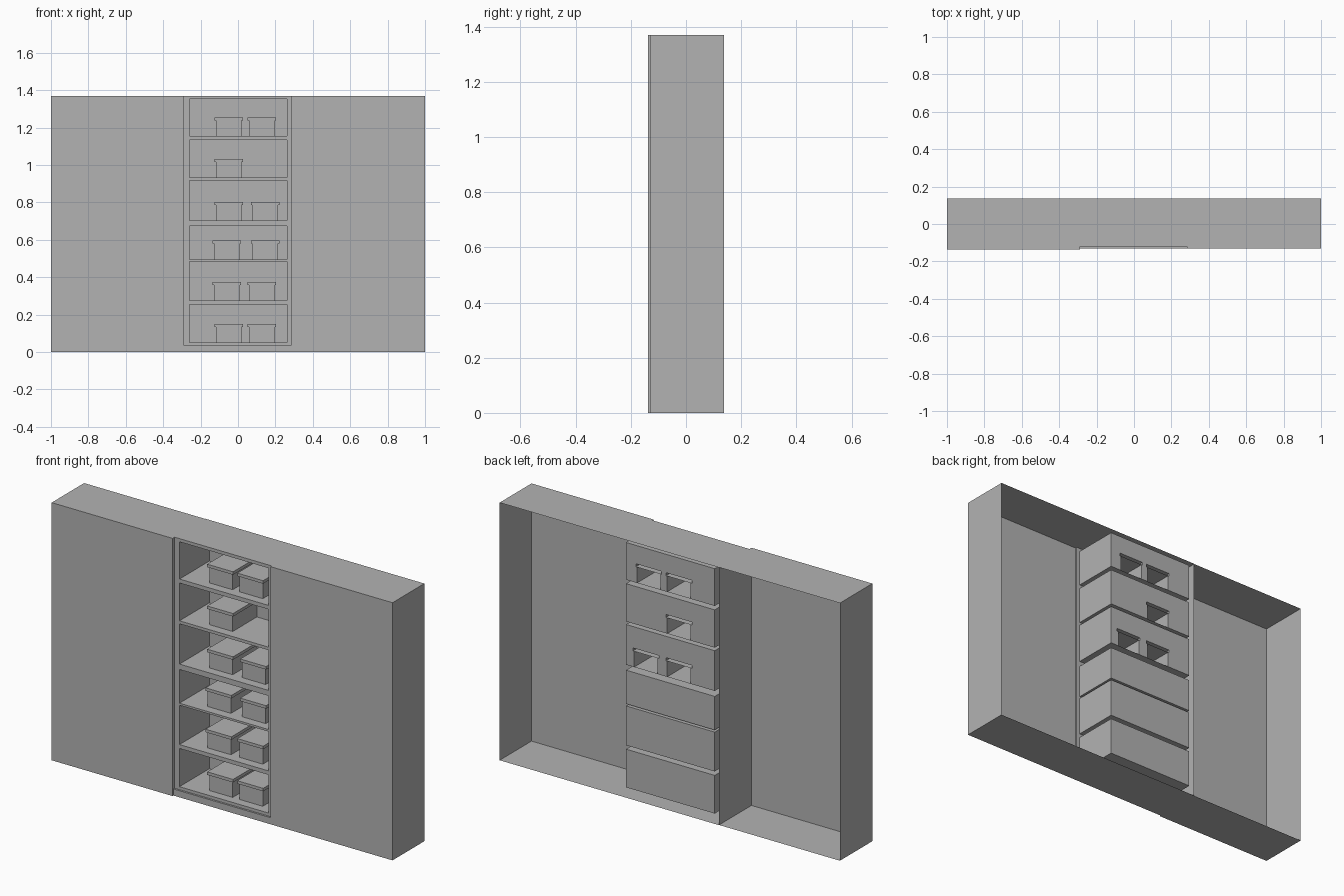
import bpy
import bmesh

cube = bpy.data.objects.get("Cube")
if cube:
    bpy.data.objects.remove(cube, do_unlink=True)

grey = bpy.data.materials.new("plain grey")
grey.use_nodes = True
GREY = (0.45, 0.45, 0.45, 1)
grey.diffuse_color = GREY
grey.node_tree.nodes["Principled BSDF"].inputs["Base Color"].default_value = GREY


def finish(name, bm):
    mesh = bpy.data.meshes.new(name)
    bm.to_mesh(mesh)
    bm.free()
    mesh.materials.append(grey)
    obj = bpy.data.objects.new(name, mesh)
    bpy.context.scene.collection.objects.link(obj)


def shell(name, x, y, z, omit=(), inward=False):
    """Thin-walled box between the given ranges, without the omitted sides."""
    bm = bmesh.new()
    bmesh.ops.create_cube(bm, size=1)
    sides = {"left": (1, 0, 0), "right": (-1, 0, 0), "back": (0, 1, 0),
             "front": (0, -1, 0), "top": (0, 0, 1), "bottom": (0, 0, -1)}
    bm.normal_update()
    gone = [f for f in bm.faces for s in omit
            if sum(a * b for a, b in zip(f.normal, sides[s])) > 0.9]
    bmesh.ops.delete(bm, geom=gone, context='FACES')
    for v in bm.verts:
        v.co = [r[0] if c < 0 else r[1] for c, r in zip(v.co, (x, y, z))]
    if inward:
        bmesh.ops.reverse_faces(bm, faces=bm.faces[:])
    finish(name, bm)


def rect(x, z):
    return [(x[0], z[0]), (x[1], z[0]), (x[1], z[1]), (x[0], z[1])]


def sheet(name, loops, y):
    """Flat upright sheet: first loop is the outline, the others are holes."""
    bm = bmesh.new()
    edges = []
    for loop in loops:
        vs = [bm.verts.new((px, y, pz)) for px, pz in loop]
        edges += [bm.edges.new((a, b)) for a, b in zip(vs, vs[1:] + vs[:1])]
    bmesh.ops.triangle_fill(bm, edges=edges, use_beauty=True, normal=(0, -1, 0))
    finish(name, bm)


TOP = 1.37
BACK = 0.137
FRONT = -0.13
RECESS = -0.12
NICHE = (-0.289, 0.283)
BAY = (-0.26, 0.262)
BAY_BACK = 0.13
KICK = 0.035

# Cabinet carcass, open at the back
shell("right_cabinet", (-1, NICHE[0]), (-0.137, 0.135), (0, TOP), ["back"])
shell("left_cabinet", (NICHE[1], 1), (FRONT, BACK), (0, TOP), ["back", "right"])
shell("niche_top", NICHE, (RECESS, BACK), (0, TOP),
      ["back", "front", "left", "right", "bottom"])
shell("niche_bottom", NICHE, (FRONT, BACK), (0, TOP),
      ["back", "front", "left", "right", "top"])
shell("niche_kick_board", NICHE, (FRONT, RECESS), (0, KICK),
      ["back", "left", "right", "bottom"])
shell("niche_edge", NICHE, (FRONT, RECESS), (KICK, TOP),
      ["back", "front", "right", "top", "bottom"], inward=True)

# Bays: floor, ceiling, storage box centres, whether boxes open through the back
bays = [
    (0.051, 0.254, (-0.049, 0.128), False),
    (0.275, 0.484, (-0.059, 0.128), False),
    (0.495, 0.674, (-0.059, 0.145), False),
    (0.703, 0.917, (-0.049, 0.145), True),
    (0.933, 1.134, (-0.049,), True),
    (1.155, 1.353, (-0.049, 0.128), True),
]

# Shelf frame with one opening per bay
sheet("shelf_frame", [rect(NICHE, (KICK, TOP))]
      + [rect(BAY, (lo, hi)) for lo, hi, _, _ in bays], RECESS)

LID_W, BODY_W = 0.076, 0.069
LID_H, BOX_H = 0.016, 0.1

for i, (lo, hi, centres, through) in enumerate(bays, 1):
    shell(f"shelf_bay_{i}", BAY, (RECESS, BAY_BACK), (lo, hi),
          ["front", "back"], inward=True)

    # Back panel, notched around boxes that open through it
    rim, top = lo + BOX_H - LID_H, lo + BOX_H
    outline = [(BAY[0], lo)]
    for c in centres if through else ():
        half = [(-BODY_W, lo), (-BODY_W, rim), (-LID_W, rim), (-LID_W, top)]
        outline += [(c + dx, z) for dx, z in half]
        outline += [(c - dx, z) for dx, z in reversed(half)]
    outline += [(BAY[1], lo), (BAY[1], hi), (BAY[0], hi)]
    sheet(f"shelf_back_{i}", [outline], BAY_BACK)

    # Storage boxes with overhanging lids
    for j, c in enumerate(centres, 1):
        end = BAY_BACK if through else BAY_BACK - 0.005
        shell(f"storage_box_{i}_{j}", (c - BODY_W, c + BODY_W), (-0.073, end),
              (lo, rim), ["back", "bottom", "top"])
        shell(f"storage_lid_{i}_{j}", (c - LID_W, c + LID_W), (-0.08, end),
              (rim, top), ["back"])
